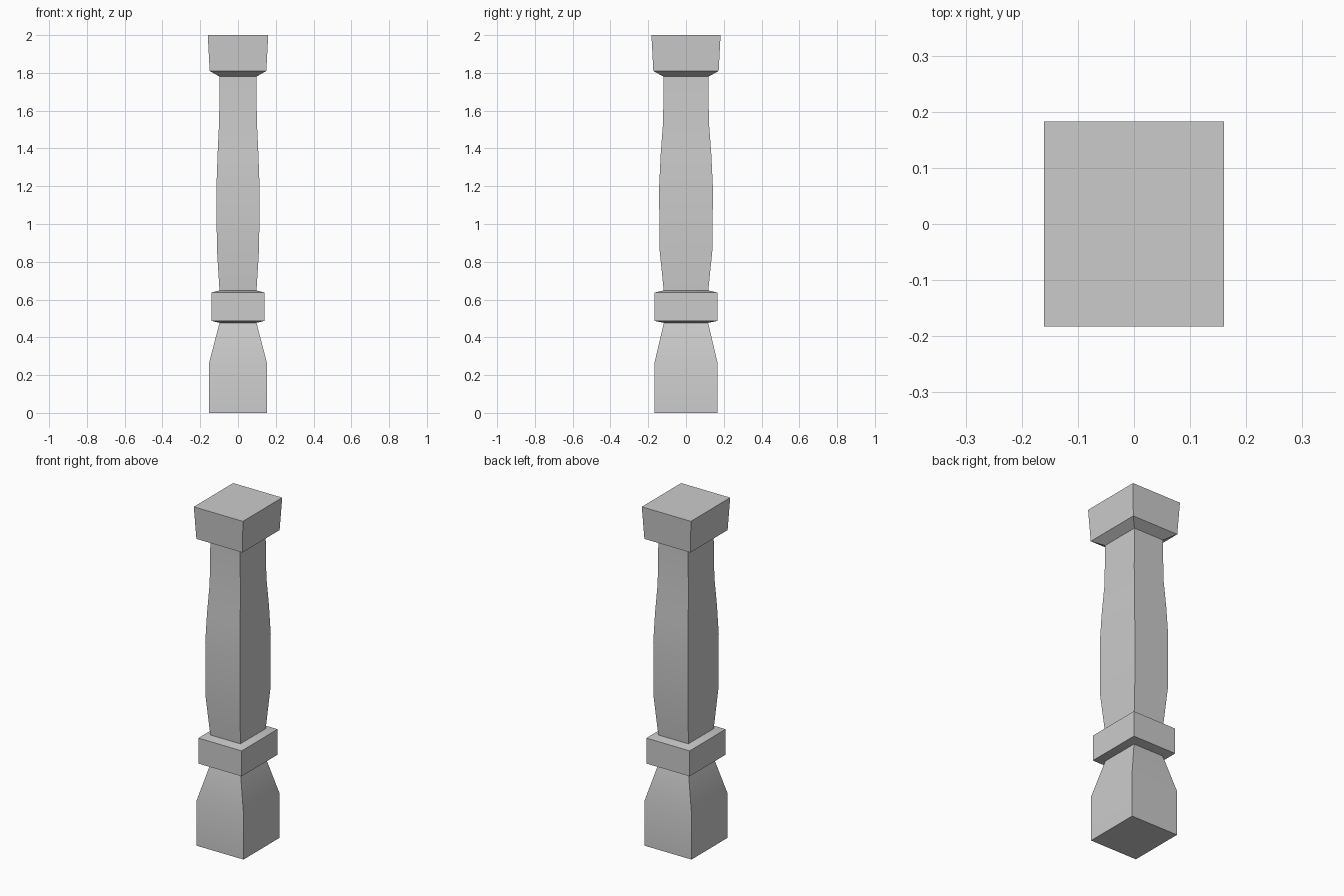
import bpy, bmesh

if "Cube" in bpy.data.objects:
    bpy.data.objects.remove(bpy.data.objects["Cube"])

# Profile up the post: (half width in x, half depth in y, height)
base = [(0.153, 0.167, 0.0), (0.153, 0.167, 0.265), (0.098, 0.117, 0.477)]
collar = [(0.141, 0.167, 0.487), (0.141, 0.167, 0.637), (0.098, 0.118, 0.648)]
shaft = [(0.112, 0.141, 0.875), (0.114, 0.142, 1.2), (0.108, 0.134, 1.37),
         (0.100, 0.121, 1.54), (0.097, 0.119, 1.78)]
cap = [(0.150, 0.173, 1.81), (0.160, 0.183, 2.0)]


def square_loft(name, sections):
    """Join rectangular sections into one closed, four-sided solid."""
    bm = bmesh.new()
    rings = [[bm.verts.new((sx * x, sy * y, z))
              for sx, sy in ((-1, -1), (1, -1), (1, 1), (-1, 1))]
             for x, y, z in sections]
    for lower, upper in zip(rings, rings[1:]):
        for i in range(4):
            j = (i + 1) % 4
            bm.faces.new((lower[i], lower[j], upper[j], upper[i]))
    bm.faces.new(rings[0][::-1])
    bm.faces.new(rings[-1])
    mesh = bpy.data.meshes.new(name)
    bm.to_mesh(mesh)
    bm.free()
    obj = bpy.data.objects.new(name, mesh)
    bpy.context.collection.objects.link(obj)
    return obj


# Whole post as one continuous skin, with gentle bends shaded smooth
post = square_loft("square_baluster", base + collar + shaft + cap)
bpy.context.view_layer.objects.active = post
post.select_set(True)
bpy.ops.object.shade_smooth_by_angle(angle=0.52)
